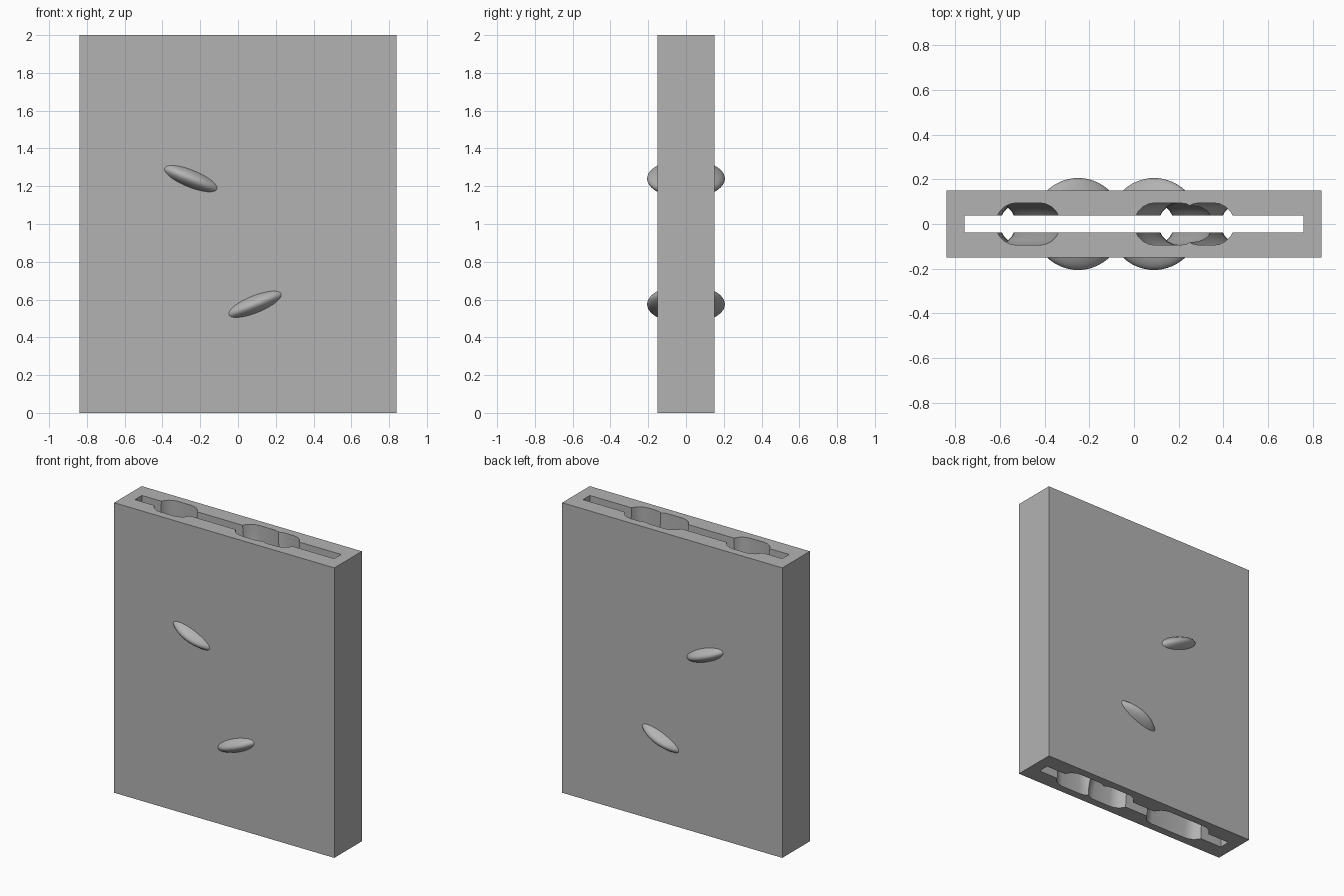
import bpy, bmesh, math

cube = bpy.data.objects.get("Cube")
if cube:
    bpy.data.objects.remove(cube, do_unlink=True)

W, D, H = 1.68, 0.30, 2.0      # outer block
CHANNEL_R = 0.095              # half depth of the inner channels

grey = bpy.data.materials.new("plain_grey")
grey.use_nodes = True
COLOUR = (0.45, 0.45, 0.45, 1)
grey.diffuse_color = COLOUR
grey.node_tree.nodes["Principled BSDF"].inputs["Base Color"].default_value = COLOUR


def new_object(name, bm):
    bmesh.ops.recalc_face_normals(bm, faces=bm.faces)
    mesh = bpy.data.meshes.new(name)
    bm.to_mesh(mesh)
    bm.free()
    mesh.materials.append(grey)
    ob = bpy.data.objects.new(name, mesh)
    bpy.context.collection.objects.link(ob)
    return ob


def box(name, size, z):
    bm = bmesh.new()
    bmesh.ops.create_cube(bm, size=1)
    bmesh.ops.scale(bm, vec=size, verts=bm.verts)
    bmesh.ops.translate(bm, vec=(0, 0, z), verts=bm.verts)
    return new_object(name, bm)


def bulge(name, x, z, tilt):
    """Flattened, tilted round disc that shows on both broad faces."""
    bpy.ops.mesh.primitive_uv_sphere_add(segments=64, ring_count=32, radius=1,
                                         location=(x, 0, z),
                                         rotation=(0, math.radians(tilt), 0))
    ob = bpy.context.object
    ob.name = name
    ob.scale = (0.218, 0.206, 0.066)
    ob.data.materials.append(grey)
    return ob


def smooth_path(keys, steps=12):
    """Eased (left, right, z) stations between the given ones."""
    out = []
    for a, b in zip(keys, keys[1:]):
        for i in range(steps):
            t = i / steps
            e = t * t * (3 - 2 * t)
            out.append((a[0] + (b[0] - a[0]) * e, a[1] + (b[1] - a[1]) * e,
                        a[2] + (b[2] - a[2]) * t))
    return out + [keys[-1]]


def channel(name, keys, arc=10):
    """Loft of round-ended slots running through the block."""
    bm = bmesh.new()
    loops = []
    for left, right, z in smooth_path(keys):
        r = min(CHANNEL_R, (right - left) / 2 - 0.005)
        loop = []
        for cx, start in ((right - r, -90), (left + r, 90)):
            for i in range(arc + 1):
                a = math.radians(start + 180 * i / arc)
                loop.append(bm.verts.new((cx + r * math.cos(a),
                                          CHANNEL_R * math.sin(a), z)))
        loops.append(loop)
    n = len(loops[0])
    for lo, hi in zip(loops, loops[1:]):
        for i in range(n):
            j = (i + 1) % n
            bm.faces.new((lo[i], lo[j], hi[j], hi[i]))
    bm.faces.new(loops[0])
    bm.faces.new(loops[-1])
    return new_object(name, bm)


def combine(target, tool, operation):
    mod = target.modifiers.new(operation.lower(), 'BOOLEAN')
    mod.operation = operation
    mod.solver = 'EXACT'
    mod.object = tool
    bpy.context.view_layer.objects.active = target
    bpy.ops.object.modifier_apply(modifier=mod.name)
    bpy.data.objects.remove(tool, do_unlink=True)


# Block with the two tilted bulges
block = box("slotted_block", (W, D, H), H / 2)
for args in (("upper_bulge", -0.25, 1.24, 22), ("lower_bulge", 0.09, 0.575, -22)):
    combine(block, bulge(*args), 'UNION')

# Winding channels, open at top and bottom
LOW, TOP = -0.01, H + 0.01
CHANNELS = {
    "left_channel": [(-0.60, -0.13, LOW), (-0.73, -0.53, 0.9), (-0.62, -0.33, TOP)],
    "middle_channel": [(0.03, 0.36, LOW), (-0.05, 0.18, 0.6),
                       (0.11, 0.35, 1.4), (0.00, 0.30, TOP)],
    "right_channel": [(0.28, 0.62, LOW), (0.39, 0.62, 1.0), (0.20, 0.45, TOP)],
}
for name, keys in CHANNELS.items():
    combine(block, channel(name, keys), 'DIFFERENCE')

# Thin slot right through from top to bottom
combine(block, box("slot", (1.52, 0.075, H + 0.2), H / 2), 'DIFFERENCE')

bpy.ops.object.select_all(action='DESELECT')
block.select_set(True)
bpy.context.view_layer.objects.active = block
bpy.ops.object.shade_smooth_by_angle(angle=math.radians(30))
